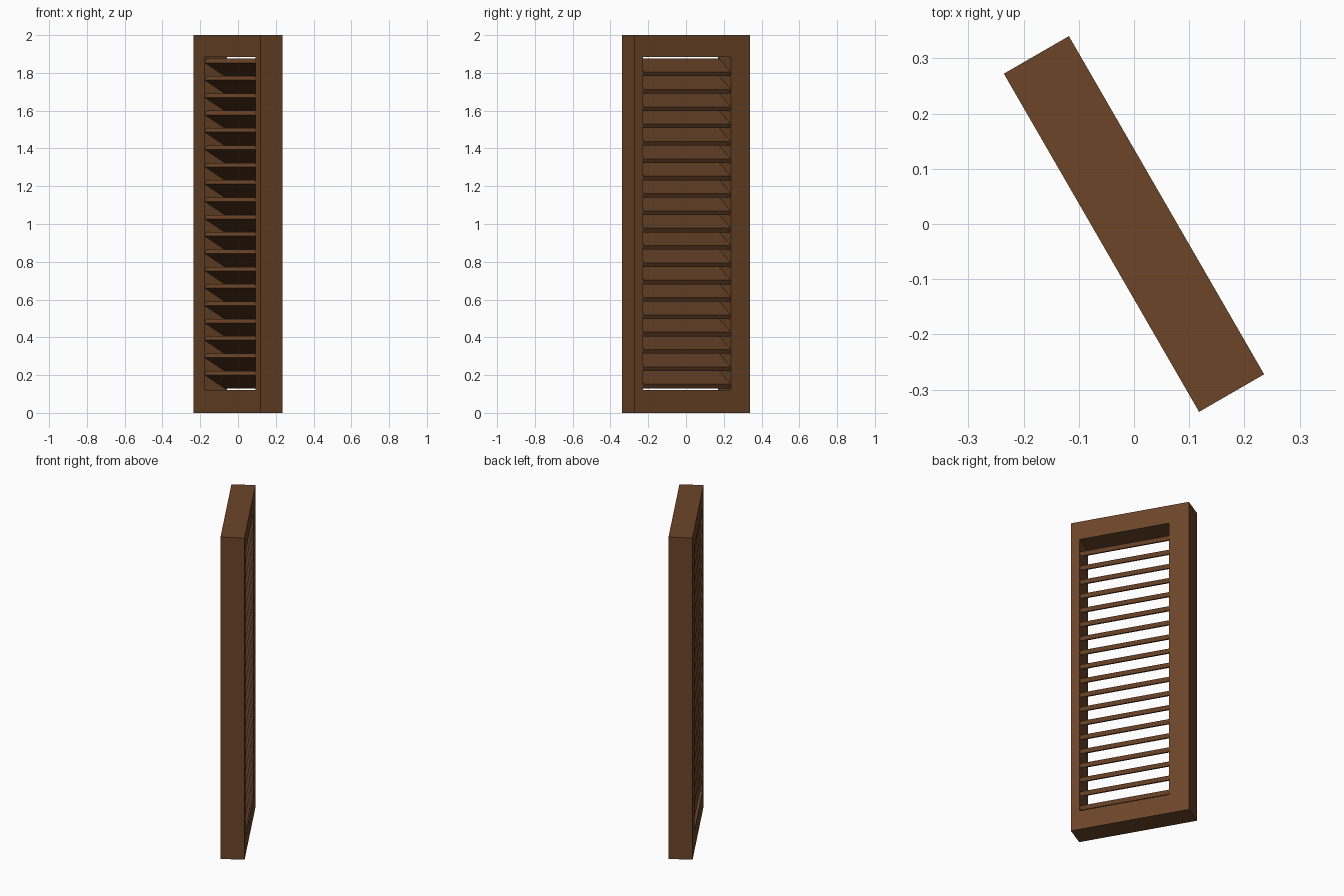
import bpy, bmesh, math
from mathutils import Matrix

if "Cube" in bpy.data.objects:
    bpy.data.objects.remove(bpy.data.objects["Cube"])

LENGTH, THICK, HEIGHT = 0.707, 0.136, 2.0
U0, U1 = -0.235, 0.301          # opening along the panel (one stile is wider)
Z0, Z1 = 0.12, 1.885            # opening height
SLATS, PITCH = 19, 0.0918
SLAT_W, SLAT_T, TILT = 0.142, 0.025, math.radians(30)
TURN = Matrix.Rotation(math.radians(-60), 4, 'Z')

wood = bpy.data.materials.new("brown_wood")
wood.diffuse_color = (0.15, 0.06, 0.022, 1)
wood.use_nodes = True
wood.node_tree.nodes["Principled BSDF"].inputs["Base Color"].default_value = wood.diffuse_color


def finish(name, bm):
    bmesh.ops.recalc_face_normals(bm, faces=bm.faces)
    mesh = bpy.data.meshes.new(name)
    bm.to_mesh(mesh)
    bm.free()
    mesh.materials.append(wood)
    ob = bpy.data.objects.new(name, mesh)
    ob.matrix_world = TURN
    bpy.context.collection.objects.link(ob)
    return ob


# Frame: a rectangular ring with the louvre opening, extruded through its depth
bm = bmesh.new()


def loop(x0, x1, z0, z1):
    return [bm.verts.new((x, -THICK / 2, z))
            for x, z in ((x0, z0), (x1, z0), (x1, z1), (x0, z1))]


outer = loop(-LENGTH / 2, LENGTH / 2, 0, HEIGHT)
inner = loop(U0, U1, Z0, Z1)
ring = [bm.faces.new((outer[i], outer[(i + 1) % 4], inner[(i + 1) % 4], inner[i]))
        for i in range(4)]
bmesh.ops.solidify
ext = bmesh.ops.extrude_face_region(bm, geom=ring, use_keep_orig=True)
moved = [g for g in ext["geom"] if isinstance(g, bmesh.types.BMVert)]
bmesh.ops.translate(bm, verts=moved, vec=(0, THICK, 0))
finish("shutter_frame", bm)

# Slats: tilted boards, high on one side and low on the other
mid = (Z0 + Z1) / 2
for i in range(SLATS):
    bm = bmesh.new()
    z = mid + (i - (SLATS - 1) / 2) * PITCH
    place = (Matrix.Translation(((U0 + U1) / 2, 0, z))
             @ Matrix.Rotation(-TILT, 4, 'X')
             @ Matrix.Diagonal((U1 - U0, SLAT_W, SLAT_T, 1)))
    bmesh.ops.create_cube(bm, size=1, matrix=place)
    finish(f"slat_{i + 1:02d}", bm)
